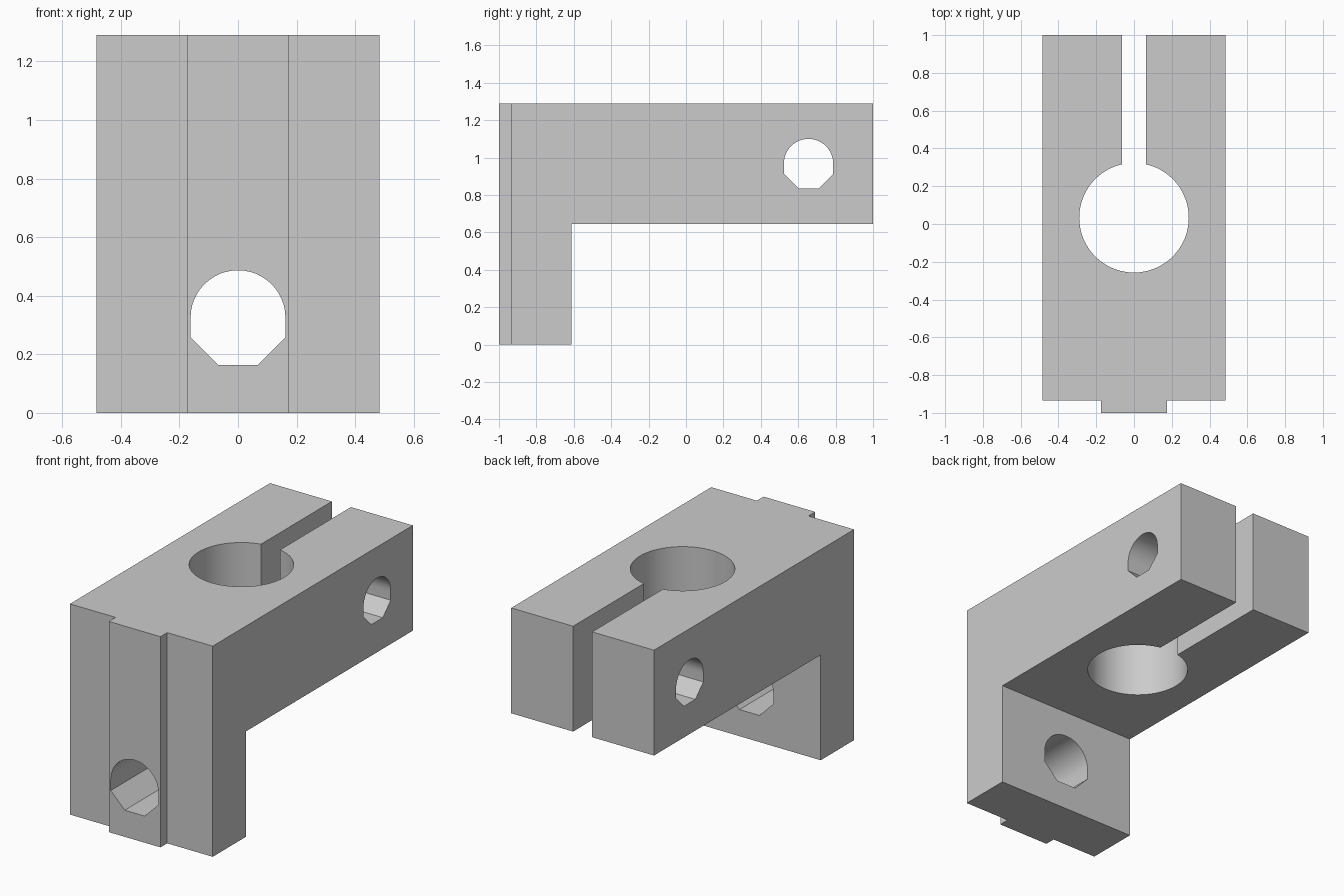
import bpy
import bmesh
from math import sin, cos, pi, tan, asin, radians
from mathutils import Vector

default = bpy.data.objects.get("Cube")
if default:
    bpy.data.objects.remove(default, do_unlink=True)

# Main dimensions
HALF_W, TOP, ARM_Z = 0.4835, 1.29, 0.645
FRONT, STEP, LEG_BACK, BACK = -1.0, -0.935, -0.613, 1.0
KEY_W, SLOT_W = 0.175, 0.0645
BORE_Y, BORE_R = 0.033, 0.29

grey = bpy.data.materials.new("plain grey")
grey.use_nodes = True
colour = (0.6, 0.6, 0.6, 1)
grey.diffuse_color = colour
grey.node_tree.nodes["Principled BSDF"].inputs["Base Color"].default_value = colour


def prism(name, outline, sweep):
    """Sweep a closed outline of 3D points along a vector."""
    bm = bmesh.new()
    face = bm.faces.new([bm.verts.new(p) for p in outline])
    swept = bmesh.ops.extrude_face_region(bm, geom=[face])["geom"]
    verts = [g for g in swept if isinstance(g, bmesh.types.BMVert)]
    bmesh.ops.translate(bm, verts=verts, vec=Vector(sweep))
    bmesh.ops.recalc_face_normals(bm, faces=bm.faces)
    mesh = bpy.data.meshes.new(name)
    bm.to_mesh(mesh)
    bm.free()
    mesh.materials.append(grey)
    obj = bpy.data.objects.new(name, mesh)
    bpy.context.collection.objects.link(obj)
    return obj


def hole_outline(radius, steps=24):
    """Round above, half an octagon below."""
    arc = [(radius * cos(pi * i / steps), radius * sin(pi * i / steps))
           for i in range(steps + 1)]
    k = radius * tan(pi / 8)
    return arc + [(-radius, -k), (-k, -radius), (k, -radius), (radius, -k)]


# Clamp body: half of the plan with key, bore and slot, then mirrored
half = [(KEY_W, FRONT), (KEY_W, STEP), (HALF_W, STEP), (HALF_W, BACK), (SLOT_W, BACK)]
start = pi / 2 - asin(SLOT_W / BORE_R)
N = 32
for i in range(N + 1):
    a = start + (-pi / 2 - start) * i / N
    half.append((BORE_R * cos(a), BORE_Y + BORE_R * sin(a)))
plan = half + [(-x, y) for x, y in reversed(half[:-1])]
body = prism("clamp_body", [(x, y, 0) for x, y in plan], (0, 0, TOP))

# Cutters: space under the arm, mounting hole, clamp screw hole
cutters = [
    prism("underside_cutter",
          [(-1, LEG_BACK, -1), (1, LEG_BACK, -1), (1, 2, -1), (-1, 2, -1)],
          (0, 0, 1 + ARM_Z)),
    prism("mounting_hole_cutter",
          [(u, -1.2, 0.325 + v) for u, v in hole_outline(0.162)], (0, 0.8, 0)),
    prism("screw_hole_cutter",
          [(-1, 0.655 + u, 0.968 + v) for u, v in hole_outline(0.132)], (2, 0, 0)),
]

bpy.ops.object.select_all(action="DESELECT")
body.select_set(True)
bpy.context.view_layer.objects.active = body
for cutter in cutters:
    cutter.hide_render = True
    mod = body.modifiers.new(cutter.name, "BOOLEAN")
    mod.operation = "DIFFERENCE"
    mod.solver = "EXACT"
    mod.object = cutter
    bpy.ops.object.modifier_apply(modifier=mod.name)
for cutter in cutters:
    bpy.data.objects.remove(cutter, do_unlink=True)

bpy.ops.object.shade_smooth_by_angle(angle=radians(30))
